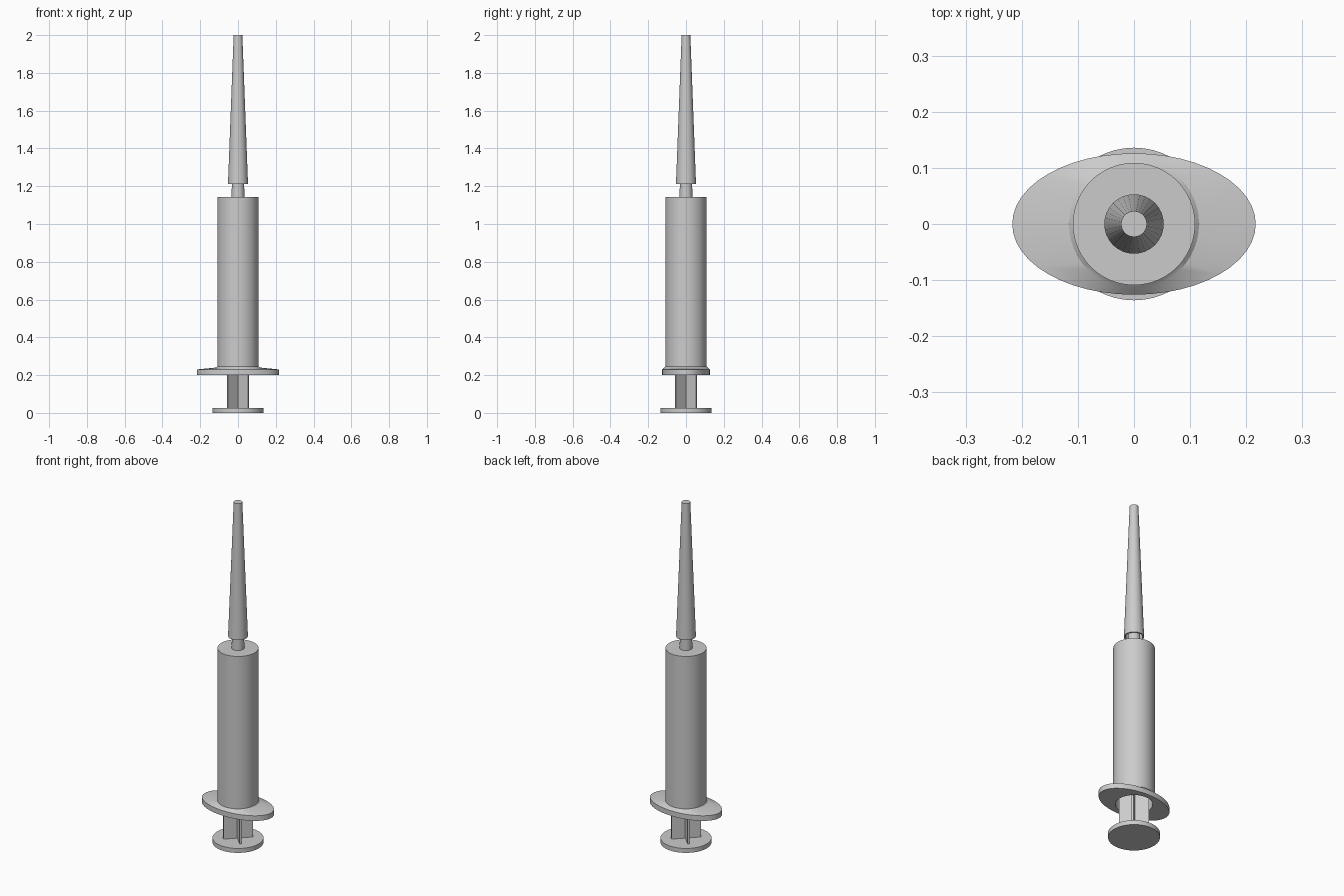
import bpy, bmesh
from math import cos, sin, pi, radians

cube = bpy.data.objects.get("Cube")
if cube:
    bpy.data.objects.remove(cube, do_unlink=True)

grey = bpy.data.materials.new("light_grey_plastic")
grey.use_nodes = True
COLOUR = (0.6, 0.6, 0.6, 1)
grey.diffuse_color = COLOUR
grey.node_tree.nodes["Principled BSDF"].inputs["Base Color"].default_value = COLOUR


def finish(name, bm):
    bmesh.ops.recalc_face_normals(bm, faces=bm.faces)
    mesh = bpy.data.meshes.new(name)
    bm.to_mesh(mesh)
    bm.free()
    mesh.materials.append(grey)
    obj = bpy.data.objects.new(name, mesh)
    bpy.context.collection.objects.link(obj)
    return obj


def loft(name, rings, closed=False, sides=48):
    """Skin elliptical rings (rx, ry, z); cap the ends, or join them when closed."""
    bm = bmesh.new()
    loops = [[bm.verts.new((rx * cos(2 * pi * i / sides), ry * sin(2 * pi * i / sides), z))
              for i in range(sides)] for rx, ry, z in rings]
    pairs = list(zip(loops, loops[1:]))
    if closed:
        pairs.append((loops[-1], loops[0]))
    else:
        bm.faces.new(loops[0])
        bm.faces.new(loops[-1])
    for a, b in pairs:
        for i in range(sides):
            j = (i + 1) % sides
            bm.faces.new((a[i], a[j], b[j], b[i]))
    obj = finish(name, bm)
    bpy.ops.object.select_all(action="DESELECT")
    bpy.context.view_layer.objects.active = obj
    obj.select_set(True)
    bpy.ops.object.shade_smooth_by_angle(angle=radians(30))
    return obj


def turned(name, profile, **kw):
    return loft(name, [(r, r, z) for r, z in profile], **kw)


# Hollow barrel, open at the bottom
turned("barrel", [(0.098, 1.12), (0.098, 0.2), (0.109, 0.2), (0.109, 1.142)])

# Oval finger flange, sloping up to the barrel, with a round bore
loft("finger_flange", [(0.098, 0.098, 0.2), (0.217, 0.126, 0.2), (0.217, 0.126, 0.23),
                       (0.116, 0.116, 0.24), (0.109, 0.109, 0.246)], closed=True)

# Nozzle and hollow tapered needle cap
turned("nozzle", [(0.034, 1.14), (0.030, 1.35)], sides=32)
turned("needle_cap", [(0.020, 1.96), (0.046, 1.212), (0.053, 1.212), (0.023, 2.0)], sides=32)

# Plunger: thumb disc, diagonal cross ribs and seal
turned("thumb_disc", [(0.136, 0), (0.136, 0.026)])
turned("plunger_seal", [(0.097, 1.02), (0.097, 1.11)])
bm = bmesh.new()
h, t = 0.079, 0.005
outline = []
for k in range(4):
    for px, py in ((h, -t), (h, t), (t, t)):
        a = pi / 4 + k * pi / 2
        outline.append(bm.verts.new((px * cos(a) - py * sin(a), px * sin(a) + py * cos(a), 0.026)))
base = bm.faces.new(outline)
ext = bmesh.ops.extrude_face_region(bm, geom=[base], use_keep_orig=True)
bmesh.ops.translate(bm, vec=(0, 0, 0.994),
                    verts=[v for v in ext["geom"] if isinstance(v, bmesh.types.BMVert)])
finish("plunger_ribs", bm)
